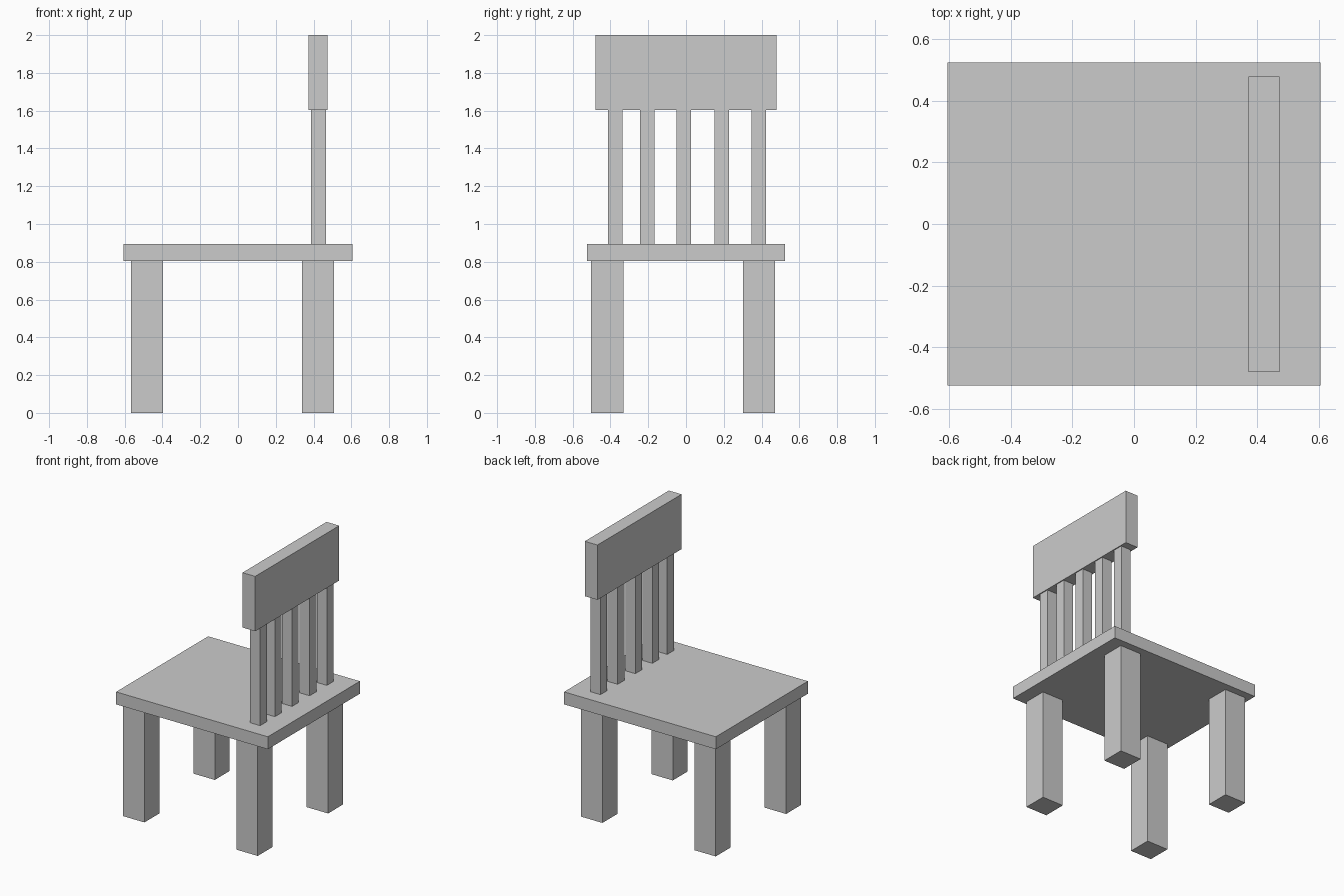
import bpy

if "Cube" in bpy.data.objects:
    bpy.data.objects.remove(bpy.data.objects["Cube"])


def box(name, x, y, z):
    """Add a box spanning the (min, max) ranges x, y and z."""
    spans = (x, y, z)
    bpy.ops.mesh.primitive_cube_add(size=1, location=[(a + b) / 2 for a, b in spans])
    obj = bpy.context.object
    obj.name = name
    obj.scale = [b - a for a, b in spans]
    bpy.ops.object.transform_apply(location=False, rotation=False, scale=True)
    return obj


SEAT_BOTTOM, SEAT_TOP = 0.805, 0.895
RAIL_BOTTOM, RAIL_TOP = 1.604, 2.0

# Seat board
box("seat", (-0.606, 0.606), (-0.525, 0.525), (SEAT_BOTTOM, SEAT_TOP))

# Four square legs
for x_name, x in (("front", (-0.567, -0.396)), ("back", (0.338, 0.509))):
    for y_name, y in (("right", (-0.502, -0.332)), ("left", (0.301, 0.471))):
        box(f"{x_name}_{y_name}_leg", x, y, (0, SEAT_BOTTOM))

# Upright backrest slats
for i, y in enumerate((-0.375, -0.206, -0.011, 0.19, 0.386), 1):
    box(f"back_slat_{i}", (0.386, 0.466), (y - 0.038, y + 0.038), (SEAT_TOP, RAIL_BOTTOM))

# Wide top rail of the backrest
box("top_rail", (0.372, 0.473), (-0.48, 0.479), (RAIL_BOTTOM, RAIL_TOP))
